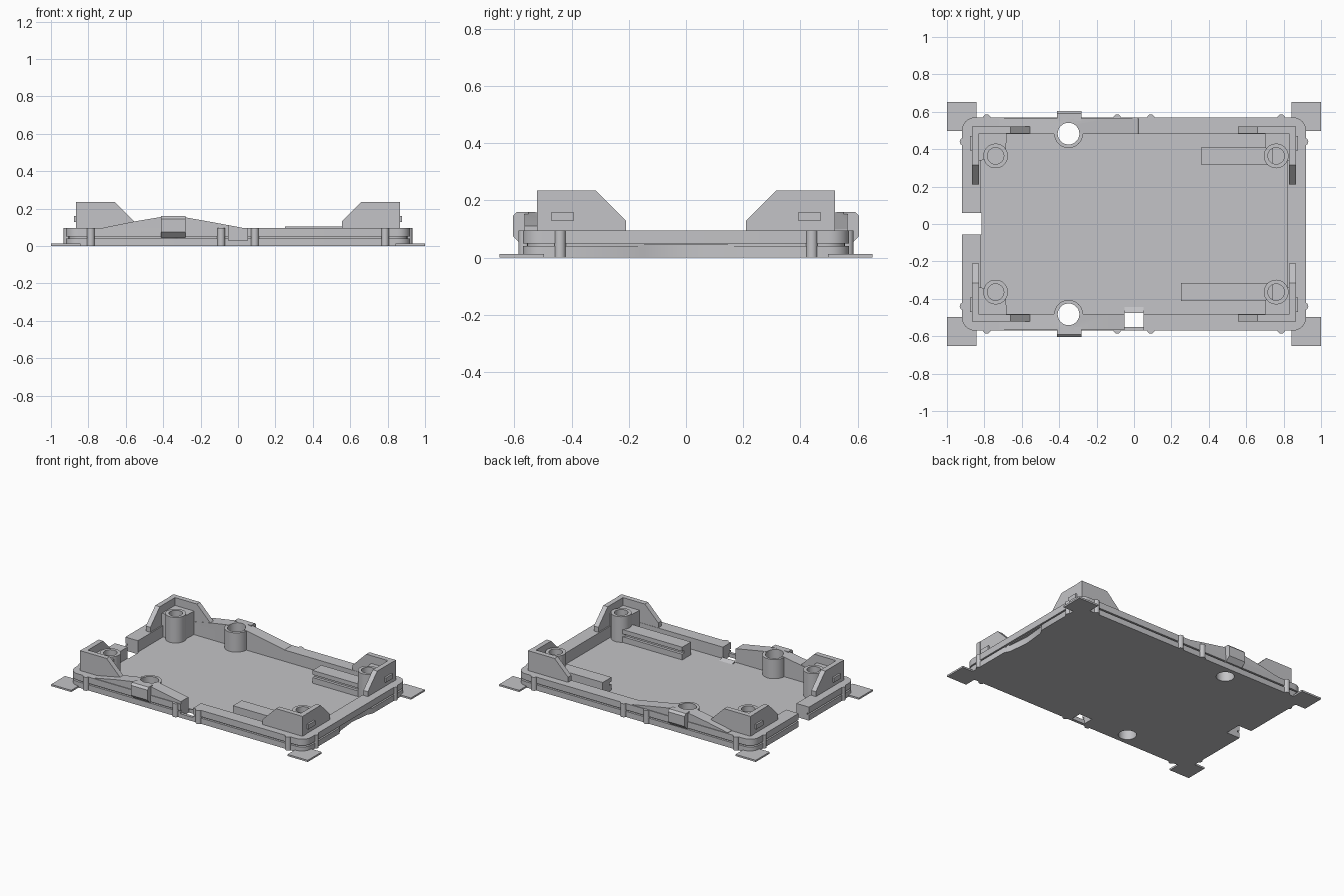
import bpy, bmesh, math
from mathutils import Vector

if "Cube" in bpy.data.objects:
    bpy.data.objects.remove(bpy.data.objects["Cube"])

mat = bpy.data.materials.new("light grey")
mat.diffuse_color = (0.55, 0.55, 0.57, 1)
mat.use_nodes = True
mat.node_tree.nodes["Principled BSDF"].inputs["Base Color"].default_value = mat.diffuse_color


def prism(name, pts, lo, hi, axis="z"):
    """Extrude a 2D outline along z, or an (x, z) / (y, z) outline along y / x."""
    place = {"z": lambda a, b, d: (a, b, d), "y": lambda a, b, d: (a, d, b),
             "x": lambda a, b, d: (d, a, b)}[axis]
    bm = bmesh.new()
    f = bm.faces.new([bm.verts.new(place(a, b, lo)) for a, b in pts])
    step = Vector(place(0, 0, hi - lo))
    ext = bmesh.ops.extrude_face_region(bm, geom=[f], use_keep_orig=True)["geom"]
    bmesh.ops.translate(bm, vec=step, verts=[v for v in ext if isinstance(v, bmesh.types.BMVert)])
    bmesh.ops.recalc_face_normals(bm, faces=bm.faces)
    me = bpy.data.meshes.new(name)
    bm.to_mesh(me)
    bm.free()
    me.materials.append(mat)
    ob = bpy.data.objects.new(name, me)
    bpy.context.collection.objects.link(ob)
    return ob


def box(name, x0, x1, y0, y1, z0, z1):
    x0, x1 = sorted((x0, x1))
    y0, y1 = sorted((y0, y1))
    return prism(name, [(x0, y0), (x1, y0), (x1, y1), (x0, y1)], z0, z1)


def circle(cx, cy, r, n=32):
    return [(cx + r * math.cos(2 * math.pi * i / n), cy + r * math.sin(2 * math.pi * i / n)) for i in range(n)]


def round_rect(hx, hy, r, n=8):
    pts = []
    for k, (sx, sy) in enumerate([(1, 1), (-1, 1), (-1, -1), (1, -1)]):
        for i in range(n + 1):
            a = math.pi / 2 * (k + i / n)
            pts.append((sx * (hx - r) + r * math.cos(a), sy * (hy - r) + r * math.sin(a)))
    return pts


def cut(ob, *cutters):
    for c in cutters:
        m = ob.modifiers.new("cut", "BOOLEAN")
        m.operation, m.solver, m.object = "DIFFERENCE", "EXACT", c
    bpy.context.view_layer.update()
    dg = bpy.context.evaluated_depsgraph_get()
    me = bpy.data.meshes.new_from_object(ob.evaluated_get(dg))
    ob.modifiers.clear()
    ob.data = me


# Cutters: inner cavity, side gap, front slot, screw holes, right underside recess
cavity = prism("cavity_cutter", round_rect(0.822, 0.482, 0.03), 0.015, 0.5)
side_gap = box("side_gap_cutter", -1.1, -0.815, -0.055, 0.06, -0.1, 0.5)
slot = box("slot_cutter", -0.05, 0.05, -0.55, -0.475, -0.1, 0.5)
slot_top = box("slot_top_cutter", -0.05, 0.05, -0.7, -0.475, 0.028, 0.5)
holes = [prism("hole_cutter", circle(-0.35, s * 0.483, 0.058), -0.1, 0.5) for s in (-1, 1)]
recess = prism("recess_cutter", [(0.95, -0.24), (0.95, 0.24), (0.90, 0.15), (0.885, 0),
                                 (0.90, -0.15)], -0.1, 0.045)
cutters = [cavity, side_gap, slot, slot_top, recess] + holes

# Tray: lower lip, recessed seam, upper rim
for name, hx, hy, z0, z1 in [("lower_tray", 0.92, 0.57, 0, 0.04), ("seam", 0.905, 0.555, 0.038, 0.052),
                             ("upper_rim", 0.92, 0.57, 0.05, 0.095)]:
    tray = prism(name, round_rect(hx, hy, 0.07), z0, z1)
    cut(tray, cavity, side_gap, slot, slot_top, *holes, *([recess] if z0 < 0.05 else []))

# Shallow sill behind the front slot
prism("slot_sill", [(-0.475, 0.01), (-0.43, 0.01), (-0.475, 0.028)], -0.05, 0.05, "x")

for s in (-1, 1):
    # Raised side wall with a peak beside the through boss
    wall = prism("raised_wall", [(-0.72, 0.08), (0.04, 0.08), (0.02, 0.098), (-0.13, 0.126), (-0.32, 0.16),
                                 (-0.38, 0.16), (-0.56, 0.13), (-0.72, 0.098)],
                 s * 0.482, s * 0.565, "y")
    cut(wall, slot_top, *holes)
    # Through boss
    boss = prism("through_boss", circle(-0.35, s * 0.483, 0.077), 0.01, 0.15)
    cut(boss, *holes)
    # Latch hook with sloped underside
    latch = prism("latch_hook", [(s * 0.55, 0.045), (s * 0.575, 0.045), (s * 0.605, 0.075),
                                 (s * 0.605, 0.145), (s * 0.59, 0.16), (s * 0.55, 0.16)],
                  -0.412, -0.282, "x")
    cut(latch, *holes)
    # Guide rail with grooved inner face
    x0 = 0.36 if s > 0 else 0.25
    box("guide_rail_top", x0, 0.74, s * 0.315, s * 0.413, 0.075, 0.105)
    box("guide_rail_web", x0, 0.74, s * 0.335, s * 0.413, 0.05, 0.08)
    box("guide_rail_base", x0, 0.74, s * 0.315, s * 0.413, 0.01, 0.055)
    # Round grip ribs on the long sides
    for x in (-0.787, -0.09, 0.09, 0.787):
        prism("grip_rib", circle(x, s * 0.565, 0.021, 16), 0, 0.095)

for sx in (-1, 1):
    for sy in (-1, 1):
        # Flat corner pads
        box("corner_pad", sx * 0.843, sx, sy * 0.497, sy * 0.652, 0, 0.012)
        # Tall corner guards running along both sides
        for axis, edge, far, inner, full in (("y", 0.867, 0.52, 0.484, sx), ("x", 0.52, 0.865, 0.83, sy)):
            k = sx if axis == "y" else sy
            d = sy if axis == "y" else sx
            near = 0.555 if axis == "y" else 0.21
            prof = [(edge, 0.09), (edge, 0.235), (near + 0.105, 0.235), (near, 0.13), (near, 0.09)]
            prism("corner_guard", [(k * a, z) for a, z in prof], d * inner, d * far, axis)
        # Infill between guard and screw boss, with blind screw hole
        cx = 0.76 if sx > 0 else -0.74
        cy = sy * 0.364
        bore = prism("bore_cutter", circle(cx, cy, 0.044), 0.06, 0.5)
        cutters.append(bore)
        fill = prism("corner_infill", [(cx - sx * 0.02, cy), (sx * 0.84, cy - sy * 0.03), (sx * 0.84, sy * 0.495),
                                       (cx - sx * 0.06, sy * 0.495), (cx - sx * 0.055, cy + sy * 0.03)], 0.01, 0.18)
        cut(fill, bore)
        post = prism("screw_boss", circle(cx, cy, 0.066), 0.01, 0.195)
        cut(post, bore)
        # Small snap tab and grip rib on the short side
        box("snap_tab", sx * 0.85, sx * 0.878, sy * 0.393, sy * 0.47, 0.128, 0.16)
        prism("grip_rib", circle(sx * 0.912, sy * 0.44, 0.02, 16), 0, 0.095)

for c in cutters:
    bpy.data.objects.remove(c)

# Smooth round surfaces, keep edges crisp
for ob in bpy.context.scene.objects:
    ob.select_set(True)
    bpy.context.view_layer.objects.active = ob
bpy.ops.object.shade_smooth_by_angle()
